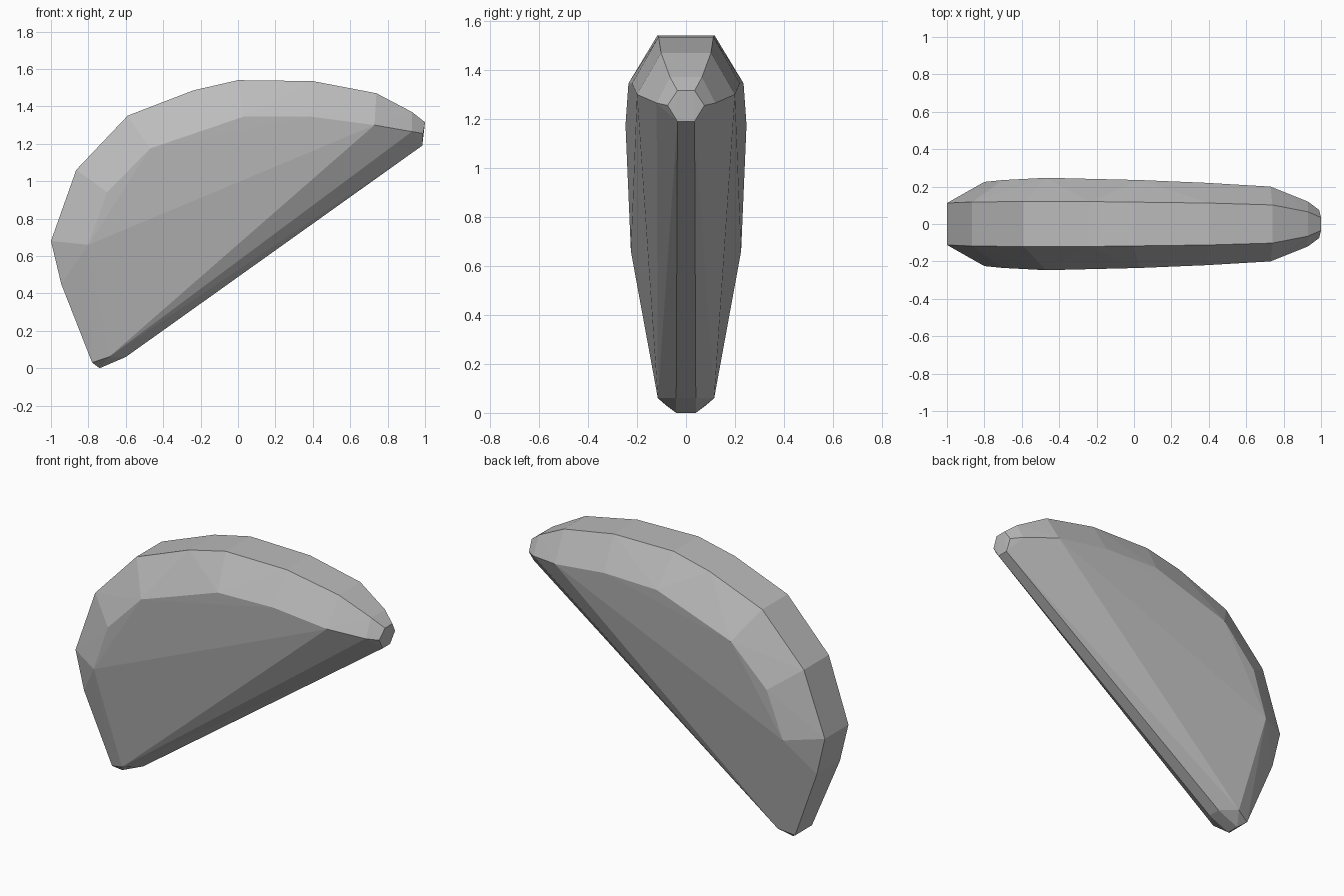
import bpy
import bmesh

# Remove the default cube
cube = bpy.data.objects.get("Cube")
if cube:
    bpy.data.objects.remove(cube, do_unlink=True)

# Rim of the half disc: x, z, half width
rim = [(-0.945, 0.45, 0.11), (-1.0, 0.68, 0.112), (-0.865, 1.06, 0.118), (-0.59, 1.35, 0.12),
       (-0.24, 1.485, 0.12), (0.0, 1.54, 0.117), (0.4, 1.535, 0.112), (0.74, 1.47, 0.102),
       (0.93, 1.37, 0.065)]
# Bulging edge of the two broad side faces
shoulder = [(-0.69, 0.06, 0.115), (-0.8, 0.66, 0.225), (-0.7, 0.94, 0.235), (-0.47, 1.175, 0.247),
            (0.03, 1.345, 0.235), (0.39, 1.345, 0.22), (0.73, 1.3, 0.20), (0.93, 1.265, 0.12)]
# Small blunt tips at both ends of the straight edge
upper_tip = [(1.0, 1.315, 0.035), (0.99, 1.255, 0.075), (0.985, 1.19, 0.035)]
lower_tip = [(-0.78, 0.03, 0.08), (-0.74, 0.0, 0.04), (-0.6, 0.06, 0.04)]

# Mirror the points across y and wrap them in one faceted skin
bm = bmesh.new()
for x, z, w in rim + shoulder + upper_tip + lower_tip:
    for side in (-1, 1):
        bm.verts.new((x, side * w, z))
hull = bmesh.ops.convex_hull(bm, input=bm.verts)
loose = [v for v in bm.verts if not v.link_faces]
bmesh.ops.delete(bm, geom=loose, context='VERTS')
bmesh.ops.dissolve_limit(bm, angle_limit=0.01, verts=bm.verts, edges=bm.edges)
bmesh.ops.recalc_face_normals(bm, faces=bm.faces)

mesh = bpy.data.meshes.new("half_disc_body")
bm.to_mesh(mesh)
bm.free()
body = bpy.data.objects.new("half_disc_body", mesh)
bpy.context.collection.objects.link(body)

# Plain grey material
grey = bpy.data.materials.new("plain_grey")
grey.use_nodes = True
colour = (0.5, 0.5, 0.5, 1.0)
grey.diffuse_color = colour
grey.node_tree.nodes["Principled BSDF"].inputs["Base Color"].default_value = colour
mesh.materials.append(grey)
